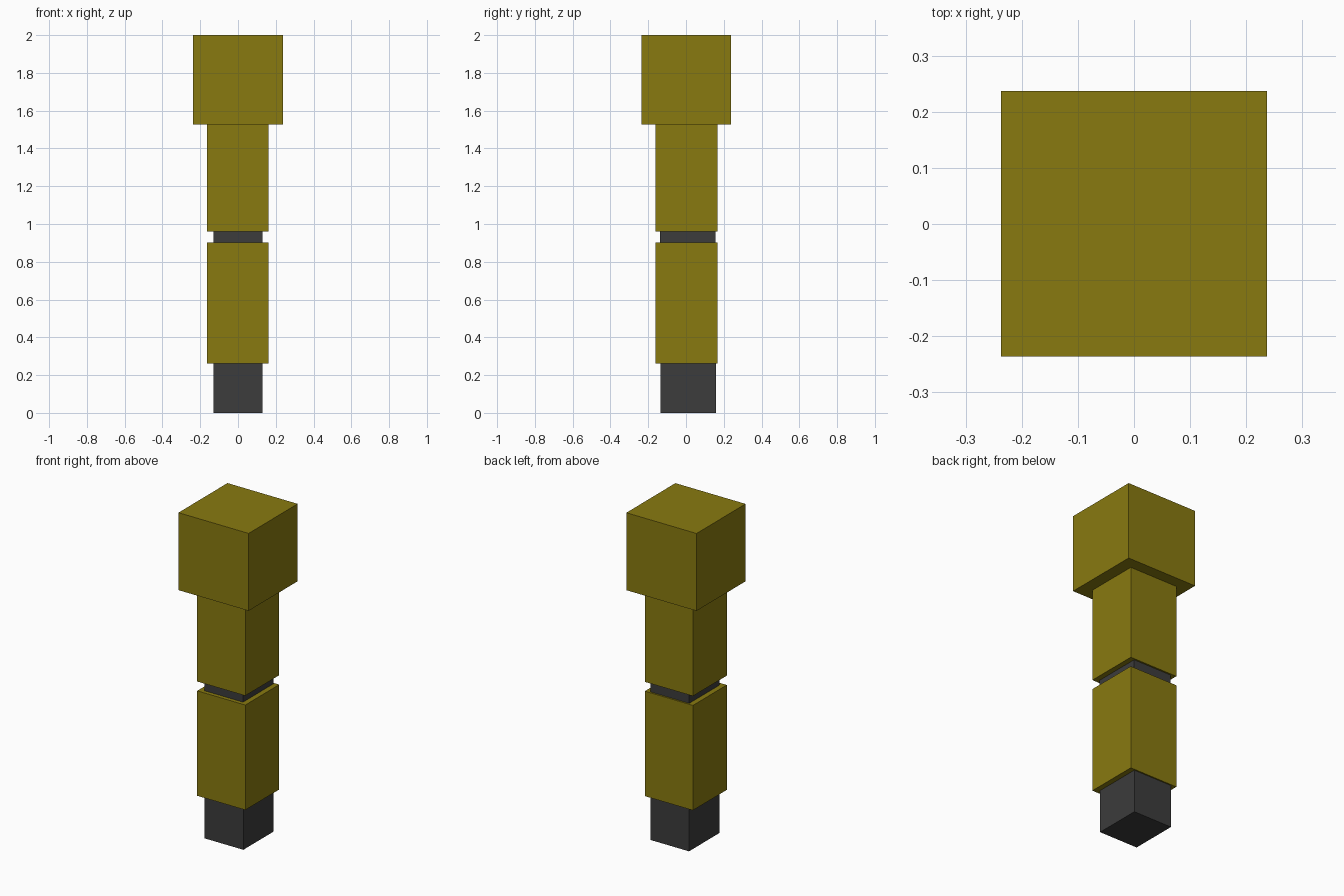
import bpy

if "Cube" in bpy.data.objects:
    bpy.data.objects.remove(bpy.data.objects["Cube"])


def material(name, rgb):
    m = bpy.data.materials.new(name)
    m.diffuse_color = (*rgb, 1.0)
    m.use_nodes = True
    m.node_tree.nodes["Principled BSDF"].inputs["Base Color"].default_value = m.diffuse_color
    return m


olive = material("olive_yellow", (0.25, 0.195, 0.005))
charcoal = material("charcoal", (0.045, 0.045, 0.045))


def block(name, x, y, z, mat):
    """Box from (min, max) ranges on each axis."""
    bpy.ops.mesh.primitive_cube_add(size=1, location=[(a + b) / 2 for a, b in (x, y, z)])
    o = bpy.context.object
    o.name = name
    o.scale = [b - a for a, b in (x, y, z)]
    bpy.ops.object.transform_apply(location=False, rotation=False, scale=True)
    o.data.materials.append(mat)


# Dark inner core: foot and the neck seen in the gap
block("foot", (-0.131, 0.130), (-0.134, 0.158), (0.0, 0.58), charcoal)
block("neck", (-0.131, 0.130), (-0.137, 0.156), (0.58, 1.26), charcoal)

# Outer sleeves
block("lower_sleeve", (-0.163, 0.162), (-0.161, 0.166), (0.262, 0.903), olive)
block("upper_sleeve", (-0.163, 0.162), (-0.161, 0.166), (0.96, 1.527), olive)

# Large cube on top
block("head", (-0.237, 0.237), (-0.236, 0.237), (1.527, 2.0), olive)
